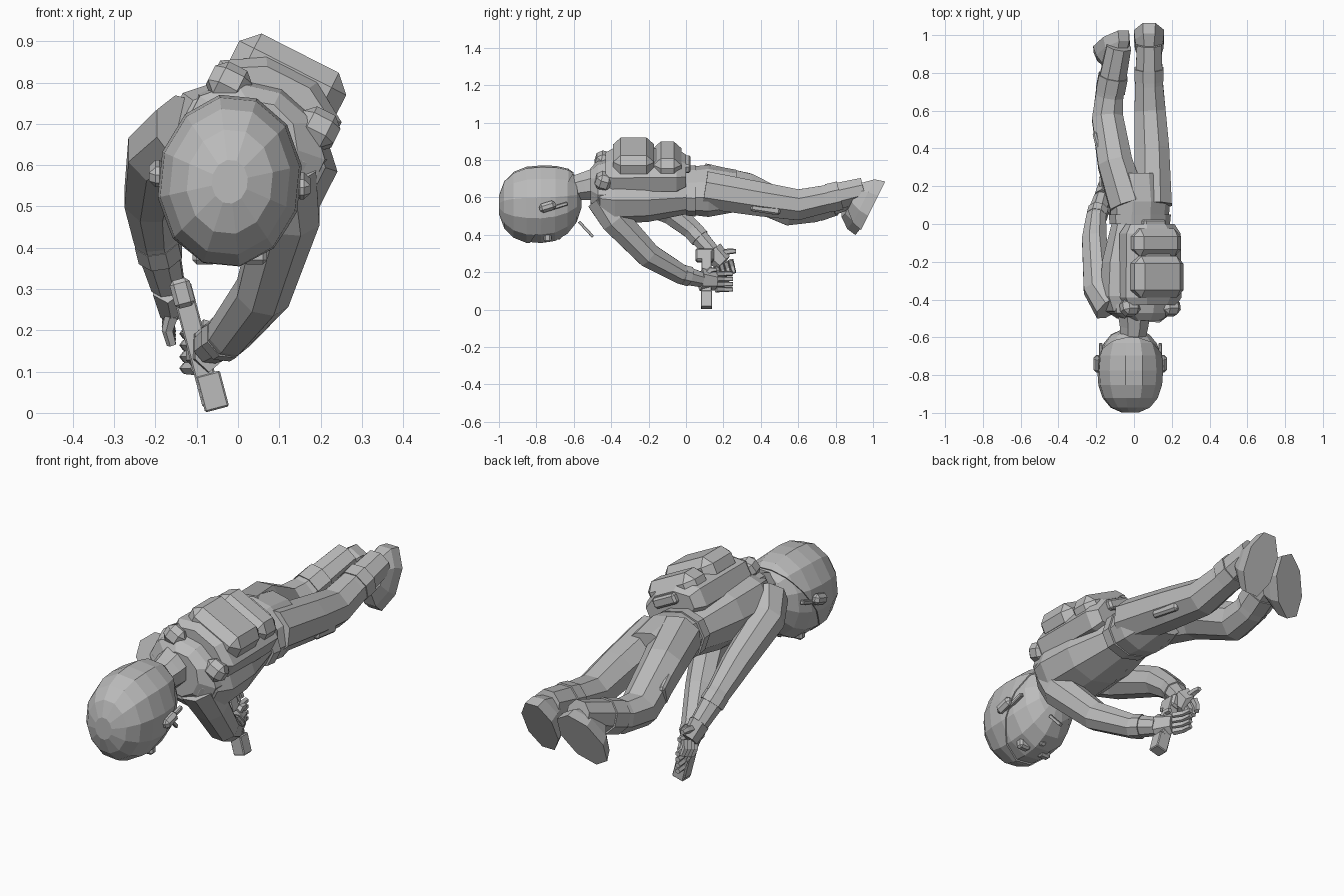
import bpy
import bmesh
from math import sin, cos, pi
from mathutils import Vector

default = bpy.data.objects.get("Cube")
if default:
    bpy.data.objects.remove(default, do_unlink=True)

# The torso lies rolled over its long axis
ROLL = 0.47
ACROSS = Vector((cos(ROLL), 0, -sin(ROLL)))
OUT = Vector((sin(ROLL), 0, cos(ROLL)))
LENGTHWISE = Vector((0, 1, 0))
SIDEWAYS = Vector((1, 0, 0))
SPINE = -.26

grey = bpy.data.materials.new("plain grey")
grey.use_nodes = True
grey.diffuse_color = (.5, .5, .5, 1)
shader = grey.node_tree.nodes["Principled BSDF"]
shader.inputs["Base Color"].default_value = grey.diffuse_color


def finish(name, bm):
    """Turn a bmesh into a flat shaded object."""
    bmesh.ops.recalc_face_normals(bm, faces=bm.faces[:])
    mesh = bpy.data.meshes.new(name)
    bm.to_mesh(mesh)
    bm.free()
    mesh.materials.append(grey)
    part = bpy.data.objects.new(name, mesh)
    bpy.context.collection.objects.link(part)
    return part


def loft(name, centres, widths, depths, sides=8, side=SIDEWAYS, axis=None, cut=None):
    """Skin many-sided rings along a path, optionally cut by a plane."""
    bm = bmesh.new()
    rings = []
    last = len(centres) - 1
    stretch = 1 / cos(pi / sides)
    for index, (centre, width, depth) in enumerate(zip(centres, widths, depths)):
        ahead = centres[min(index + 1, last)]
        behind = centres[max(index - 1, 0)]
        along = axis or (ahead - behind).normalized()
        wide = (side - along * side.dot(along)).normalized() * width * stretch
        deep = along.cross(wide).normalized() * depth * stretch
        angles = [(corner + .5) * 2 * pi / sides for corner in range(sides)]
        rings.append([bm.verts.new(centre + wide * cos(angle) + deep * sin(angle))
                      for angle in angles])
    for low, high in zip(rings, rings[1:]):
        for corner in range(sides):
            following = (corner + 1) % sides
            bm.faces.new((low[corner], low[following], high[following], high[corner]))
    bm.faces.new(rings[0])
    bm.faces.new(rings[-1])
    if cut:
        point, normal = cut
        everything = bm.verts[:] + bm.edges[:] + bm.faces[:]
        bmesh.ops.bisect_plane(bm, geom=everything, plane_co=point, plane_no=normal,
                               clear_outer=True)
        bmesh.ops.holes_fill(bm, edges=[edge for edge in bm.edges if edge.is_boundary])
    return finish(name, bm)


def limb(name, path, start, end, sides=8, flatten=1.0):
    """Skin a path with a radius that tapers evenly from start to end."""
    centres = [Vector(point) for point in path]
    last = len(centres) - 1
    radii = [start + (end - start) * index / last for index in range(last + 1)]
    return loft(name, centres, radii, [radius * flatten for radius in radii], sides)


def band(name, path, radius):
    """Wrap a raised band around the last stretch of a limb."""
    start, end = Vector(path[-2]), Vector(path[-1])
    return limb(name, [start.lerp(end, .1), start.lerp(end, .4)], radius, radius)


def on_back(across, y, out):
    """Place a point in the rolled frame of the torso."""
    return ACROSS * across + LENGTHWISE * y + OUT * out


def body(name, out, stations, sides=10):
    """Skin stations of (y, half width, half depth) in the rolled frame."""
    centres = [on_back(SPINE, station[0], out) for station in stations]
    widths = [station[1] for station in stations]
    depths = [station[2] for station in stations]
    return loft(name, centres, widths, depths, sides, ACROSS, LENGTHWISE)


def box(name, centre, size, turn=(0, 0, 0), bevel=.01):
    """Add a turned box with chamfered edges."""
    bm = bmesh.new()
    bmesh.ops.create_cube(bm, size=1)
    bmesh.ops.scale(bm, vec=size, verts=bm.verts)
    bmesh.ops.bevel(bm, geom=bm.edges[:], offset=bevel, segments=1, affect='EDGES')
    part = finish(name, bm)
    part.location = centre
    part.rotation_euler = turn
    return part


def plate(name, across, y, out, size, pitch=0.0, bevel=.01):
    """Add a box lying flush with the rolled torso."""
    return box(name, on_back(across, y, out), size, (pitch, ROLL, 0), bevel)


def dome(name, grow, cut=None):
    """Skin a blunt egg lengthwise, rising towards the chin."""
    centre = Vector((-.02, -.775, .56))
    steps = [-cos(pi * (index + .5) / 9) for index in range(9)]
    swell = [grow * (1 - abs(step) ** 2.4) ** (1 / 2.4) for step in steps]
    centres = [centre + Vector((0, step * .225 * grow, .04 * max(step, 0) ** 2)) for step in steps]
    tilted = Vector((1, 0, -.1))
    return loft(name, centres, [.168 * size for size in swell], [.205 * size for size in swell],
                12, tilted, LENGTHWISE, cut)


def hand(side, wrist, knuckles, tips, spread):
    """Build a flat palm, four fingers and a thumb."""
    wrist, knuckles, tips, spread = map(Vector, (wrist, knuckles, tips, spread))
    limb(side + "_palm", [wrist, wrist.lerp(knuckles, .5), knuckles], .036, .028, 6, 1.5)
    for finger, shift in (("index", 1.5), ("middle", .5), ("ring", -.5), ("little", -1.5)):
        offset = spread * shift
        bend = knuckles.lerp(tips, .5) + SIDEWAYS * -.01
        limb(side + "_" + finger + "_finger",
             [knuckles + offset, bend + offset, tips + offset], .014, .01, 5)
    thumb_root = wrist.lerp(knuckles, .3) + spread
    limb(side + "_thumb", [thumb_root, thumb_root + spread + LENGTHWISE * .03,
                           thumb_root + spread + LENGTHWISE * .06], .016, .01, 5)


# Head, hair and face
dome("head", .98)
dome("hair_cap", 1.01, (Vector((0, -.7, .57)), Vector((0, .8, -.5))))
for side, x, z in (("right", -.195, .58), ("left", .155, .55)):
    box(side + "_ear", (x, -.74, z), (.04, .09, .05), (.3, 0, 0), .015)
    box(side + "_temple_arm", (x * .9, -.69, z), (.02, .12, .02), (.3, 0, 0), .004)
for side, x in (("right", -.08), ("left", .04)):
    box(side + "_eyepiece", (x, -.74, .385), (.06, .04, .05))
box("nose", (-.02, -.7, .4), (.04, .07, .05))
box("chin_rod", (.02, -.535, .43), (.015, .015, .11), (.75, 0, 0), .002)

# Neck, torso and belt
limb("neck", [(-.01, -.64, .64), (0, -.54, .66), (0, -.44, .68)], .06, .09)
body("torso", .58, [(-.5, .12, .1), (-.46, .18, .14), (-.38, .21, .155), (-.2, .2, .145),
                    (0, .15, .11), (.12, .16, .125), (.27, .13, .1)])
body("shoulder_yoke", .6, [(-.51, .1, .1), (-.47, .17, .13), (-.38, .18, .15)])
body("belt", .58, [(0, .16, .115), (.05, .165, .12)])
plate("belt_roll", SPINE, 0, .74, (.13, .05, .05))

# Backpack with raised panels
body("backpack", .7, [(-.43, .14, .08), (-.39, .165, .1), (-.05, .16, .1), (0, .13, .07)], 8)
plate("pack_upper_panel", SPINE, -.28, .78, (.29, .22, .13), 0, .04)
plate("pack_lower_panel", SPINE, -.1, .765, (.28, .15, .12), 0, .04)

# Padded straps over both shoulders
for side, sign in (("right", -1), ("left", 1)):
    plate(side + "_shoulder_strap", SPINE + sign * .12, -.44, .7, (.1, .09, .09), -.3, .025)

# Arms and cuffs
right_arm = [(-.12, -.44, .68), (-.19, -.34, .63), (-.21, -.08, .52), (-.2, .03, .43),
             (-.17, .14, .31)]
left_arm = [(.1, -.44, .59), (.12, -.38, .48), (.06, -.2, .29), (-.02, -.03, .19),
            (-.07, .08, .16)]
for side, path in (("right", right_arm), ("left", left_arm)):
    limb(side + "_arm", path, .09, .04)
    band(side + "_cuff", path, .053)

# Hands and the bar they hold
hand("right", right_arm[-1], (-.16, .2, .25), (-.16, .22, .18), (0, .025, .01))
hand("left", left_arm[-1], (-.1, .16, .15), (-.13, .25, .15), (0, 0, .028))
TILT = (0, -.26, 0)
box("held_bar", (-.1, .11, .165), (.05, .055, .3), TILT, .004)
box("bar_head", (-.135, .1, .29), (.05, .1, .07), TILT)
box("bar_foot", (-.062, .11, .052), (.06, .06, .09), TILT, .004)

# Legs, boot tops and thigh pockets
right_leg = [(-.03, .1, .68), (-.1, .32, .64), (-.14, .56, .53), (-.13, .68, .54), (-.08, .94, .63)]
left_leg = [(.1, .1, .64), (.095, .4, .59), (.085, .6, .56), (.08, .74, .59), (.08, .95, .64)]
for side, path in (("right", right_leg), ("left", left_leg)):
    limb(side + "_leg", path, .1, .065)
    band(side + "_boot_top", path, .077)
box("right_thigh_pocket", (-.185, .4, .6), (.03, .16, .1), (-.35, 0, .25))
box("left_thigh_pocket", (.165, .43, .57), (.03, .16, .11), (-.15, 0, .06))

# Boots from instep to sole
feet = (("left", Vector((.08, 1, .555)), SIDEWAYS, Vector((0, -.1, .05))),
        ("right", Vector((-.12, .965, .53)), Vector((.9, 0, -.5)), Vector((.02, -.1, .04))))
for side, sole, wide, instep in feet:
    loft(side + "_boot", [sole + instep, sole + instep * .5, sole], [.06, .075, .08],
         [.08, .13, .145], 8, wide, instep.cross(wide).cross(wide).normalized())
